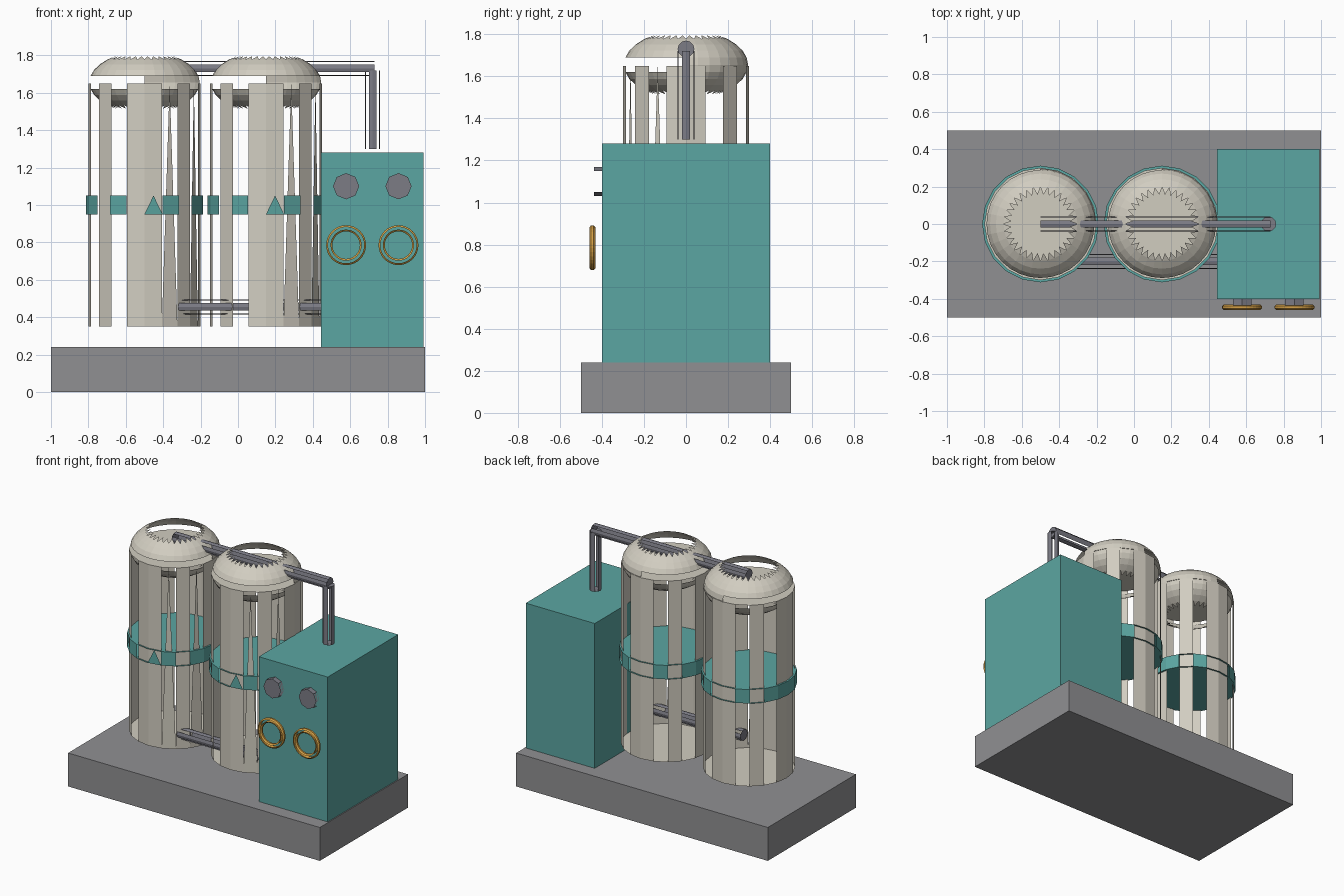
import bpy, bmesh, math
from mathutils import Matrix, Vector

if "Cube" in bpy.data.objects:
    bpy.data.objects.remove(bpy.data.objects["Cube"])


def make_material(name, rgb):
    m = bpy.data.materials.new(name)
    m.use_nodes = True
    m.diffuse_color = (*rgb, 1)
    m.node_tree.nodes["Principled BSDF"].inputs["Base Color"].default_value = (*rgb, 1)
    return m


cream = make_material("cream", (0.64, 0.61, 0.53))
teal = make_material("teal", (0.105, 0.38, 0.36))
grey = make_material("base grey", (0.28, 0.28, 0.29))
steel = make_material("pipe steel", (0.2, 0.2, 0.235))
gold = make_material("gold", (0.66, 0.35, 0.06))


def finish(bm, name, material, matrix=Matrix()):
    mesh = bpy.data.meshes.new(name)
    bm.transform(matrix)
    bm.to_mesh(mesh)
    bm.free()
    mesh.materials.append(material)
    obj = bpy.data.objects.new(name, mesh)
    bpy.context.collection.objects.link(obj)
    return obj


def box(name, low, high, material):
    low, high = Vector(low), Vector(high)
    bm = bmesh.new()
    bmesh.ops.create_cube(bm, size=1)
    finish(bm, name, material,
           Matrix.Translation((low + high) / 2) @ Matrix.Diagonal((high - low).to_4d()))


def slatted_prism(name, start, end, radius, sides, material, solid, wedges=()):
    """Capped prism whose walls are kept by a rule mirrored in each quadrant."""
    start, end = Vector(start), Vector(end)
    axis = end - start
    bm = bmesh.new()

    def point(i, z):
        a = math.tau * i / sides
        return bm.verts.new((radius * math.sin(a), -radius * math.cos(a), z))

    low = [point(i, 0) for i in range(sides)]
    high = [point(i, axis.length) for i in range(sides)]
    bm.faces.new(low[::-1])
    bm.faces.new(high)
    quarter = sides // 4
    for i in range(sides):
        j = (i + 1) % sides
        k = i % quarter
        if (i // quarter) % 2:
            k = quarter - 1 - k
        if i in wedges:
            apex = bm.verts.new((high[i].co + high[j].co) / 2)
            bm.faces.new((low[i], low[j], apex))
        elif solid(k):
            bm.faces.new((low[i], low[j], high[j], high[i]))
    turn = Vector((0, 0, 1)).rotation_difference(axis).to_matrix().to_4x4()
    return finish(bm, name, material, Matrix.Translation(start) @ turn)


def even(k):
    return k % 2 == 0


def dome(name, x, material):
    """Two flattened sphere zones with toothed rims and a partly open waist."""
    radius, height, centre, count = 0.295, 0.165, 1.655, 32
    bm = bmesh.new()

    def point(i, lat):
        a, b = math.tau * i / count, math.radians(lat)
        return bm.verts.new((x + radius * math.cos(a) * math.cos(b),
                             radius * math.sin(a) * math.cos(b),
                             centre + height * math.sin(b)))

    lats = range(-48, 49, 12)
    rings = [[point(i, lat) for i in range(count)] for lat in lats]
    for lat, lower, upper in zip(lats, rings, rings[1:]):
        for i in range(count):
            j = (i + 1) % count
            if lat in (-12, 0) and i >= count // 4:
                continue
            bm.faces.new((lower[i], lower[j], upper[j], upper[i]))
    for i in range(count):
        j = (i + 1) % count
        bm.faces.new((rings[-1][i], rings[-1][j], point(i + 0.5, 58)))
        bm.faces.new((rings[0][j], rings[0][i], point(i + 0.5, -58)))
    finish(bm, name, material)


def hand_wheel(name, x, z, material):
    """Ring with open front and back faces."""
    bm = bmesh.new()
    count, tube = 32, 8
    grid = []
    for i in range(count):
        a = math.tau * i / count
        row = []
        for t in range(tube):
            b = math.tau * (t + 0.5) / tube
            r = 0.09 + 0.018 * math.cos(b)
            row.append(bm.verts.new((x + r * math.cos(a), -0.445 + 0.016 * math.sin(b),
                                     z + r * math.sin(a))))
        grid.append(row)
    for i in range(count):
        a, b = grid[i], grid[(i + 1) % count]
        for t in range(tube):
            u = (t + 1) % tube
            if t not in (1, 5):
                bm.faces.new((a[t], a[u], b[u], b[t]))
    finish(bm, name, material)


# Base and control cabinet
box("base", (-1, -0.5, 0), (1, 0.5, 0.24), grey)
box("cabinet", (0.445, -0.4, 0.24), (0.993, 0.4, 1.28), teal)

# Tanks with their bands and domes
for side, x in (("right", -0.5), ("left", 0.15)):
    slatted_prism(side + "_tank", (x, 0, 0.35), (x, 0, 1.65), 0.3, 20, cream, even, (1, 3))
    slatted_prism(side + "_tank_band", (x, 0, 0.95), (x, 0, 1.05), 0.312, 20, teal,
                  lambda k: k in (1, 3, 4), (0,))
    dome(side + "_tank_dome", x, cream)

# Pipes
for name, start, end in (
        ("upper_pipe", (-0.5, 0, 1.73), (0.73, 0, 1.73)),
        ("down_pipe", (0.72, 0, 1.3), (0.72, 0, 1.72)),
        ("lower_pipe", (-0.32, -0.2, 0.455), (0.5, -0.2, 0.455))):
    slatted_prism(name, start, end, 0.04, 12, steel, even)

# Gauges and hand wheels on the cabinet front
for side, x in (("right", 0.578), ("left", 0.858)):
    slatted_prism(side + "_gauge", (x, -0.4, 1.1), (x, -0.437, 1.1), 0.07, 8, steel, even)
    hand_wheel(side + "_hand_wheel", x, 0.785, gold)
